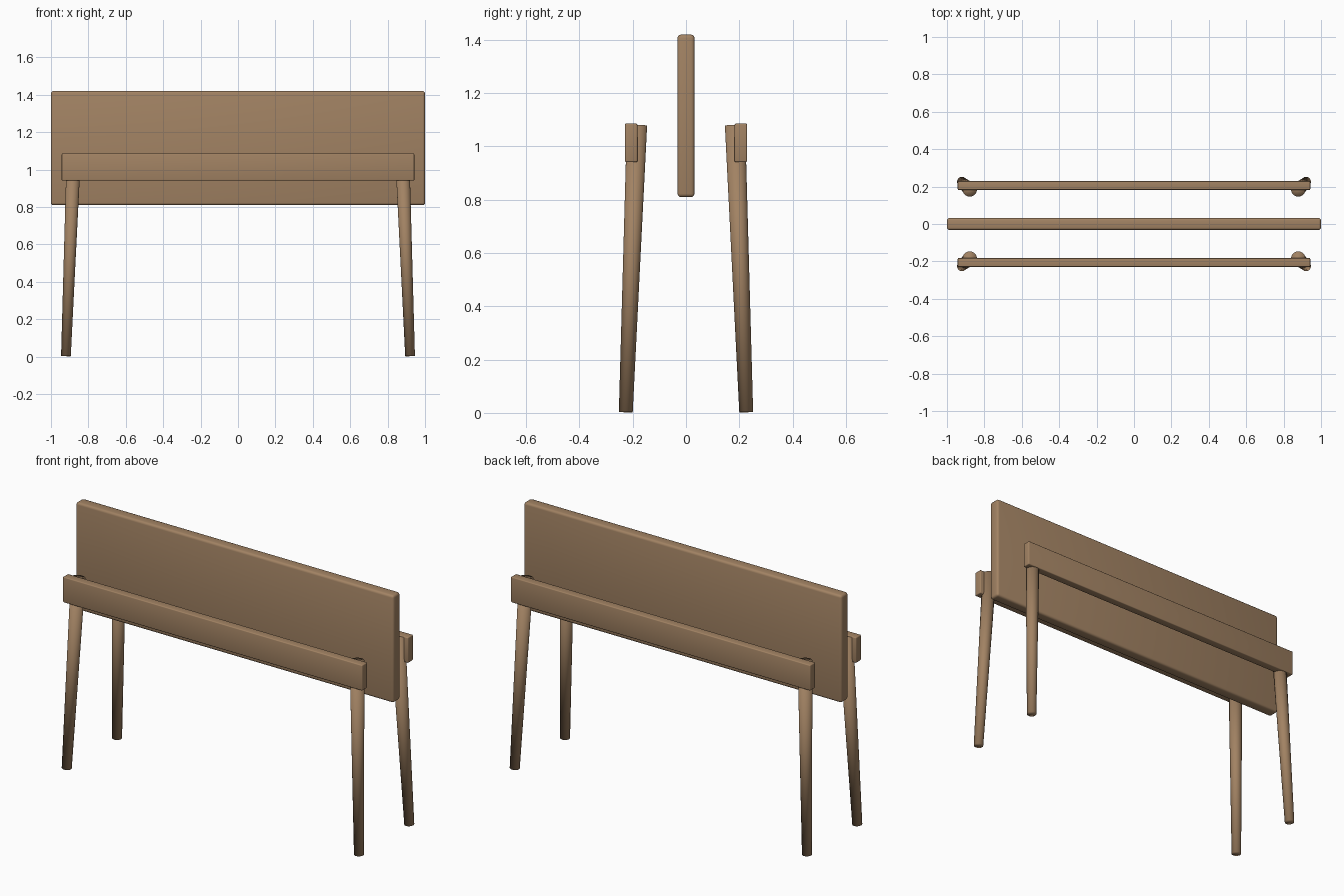
import bpy
import math
from mathutils import Vector

cube = bpy.data.objects.get("Cube")
if cube:
    bpy.data.objects.remove(cube, do_unlink=True)

# Single wood colour
wood = bpy.data.materials.new("warm_brown_wood")
wood.use_nodes = True
colour = (0.36, 0.225, 0.125, 1)
wood.diffuse_color = colour
bsdf = wood.node_tree.nodes["Principled BSDF"]
bsdf.inputs["Base Color"].default_value = colour
bsdf.inputs["Roughness"].default_value = 0.6


def board(name, size, centre, radius):
    """Rectangular board with softly rounded edges."""
    bpy.ops.mesh.primitive_cube_add(size=1, location=centre)
    ob = bpy.context.object
    ob.name = name
    ob.scale = size
    bpy.ops.object.transform_apply(location=False, rotation=False, scale=True)
    bevel = ob.modifiers.new("rounded_edges", "BEVEL")
    bevel.width = radius
    bevel.segments = 3
    bpy.ops.object.modifier_apply(modifier=bevel.name)
    bpy.ops.object.shade_smooth_by_angle(angle=math.radians(35))
    ob.data.materials.append(wood)
    return ob


def leg(name, foot, head, foot_radius, head_radius):
    """Round tapered leg running between two points."""
    axis = head - foot
    bpy.ops.mesh.primitive_cone_add(
        vertices=32, radius1=foot_radius, radius2=head_radius,
        depth=axis.length, location=(foot + head) / 2,
        rotation=axis.to_track_quat("Z", "Y").to_euler())
    ob = bpy.context.object
    ob.name = name
    bpy.ops.object.shade_smooth()
    ob.data.materials.append(wood)
    return ob


# Upright centre panel
board("centre_panel", (2, 0.064, 0.61), (0, 0, 1.115), 0.013)

# Side rails with splayed legs at both ends
for depth, sy in (("front", -1), ("back", 1)):
    board(depth + "_rail", (1.885, 0.047, 0.145), (0, sy * 0.206, 1.0135), 0.005)
    for side, sx in (("left", 1), ("right", -1)):
        leg(f"{depth}_{side}_leg",
            Vector((sx * 0.92, sy * 0.226, 0.003)),
            Vector((sx * 0.878, sy * 0.184, 1.08)),
            0.026, 0.038)
